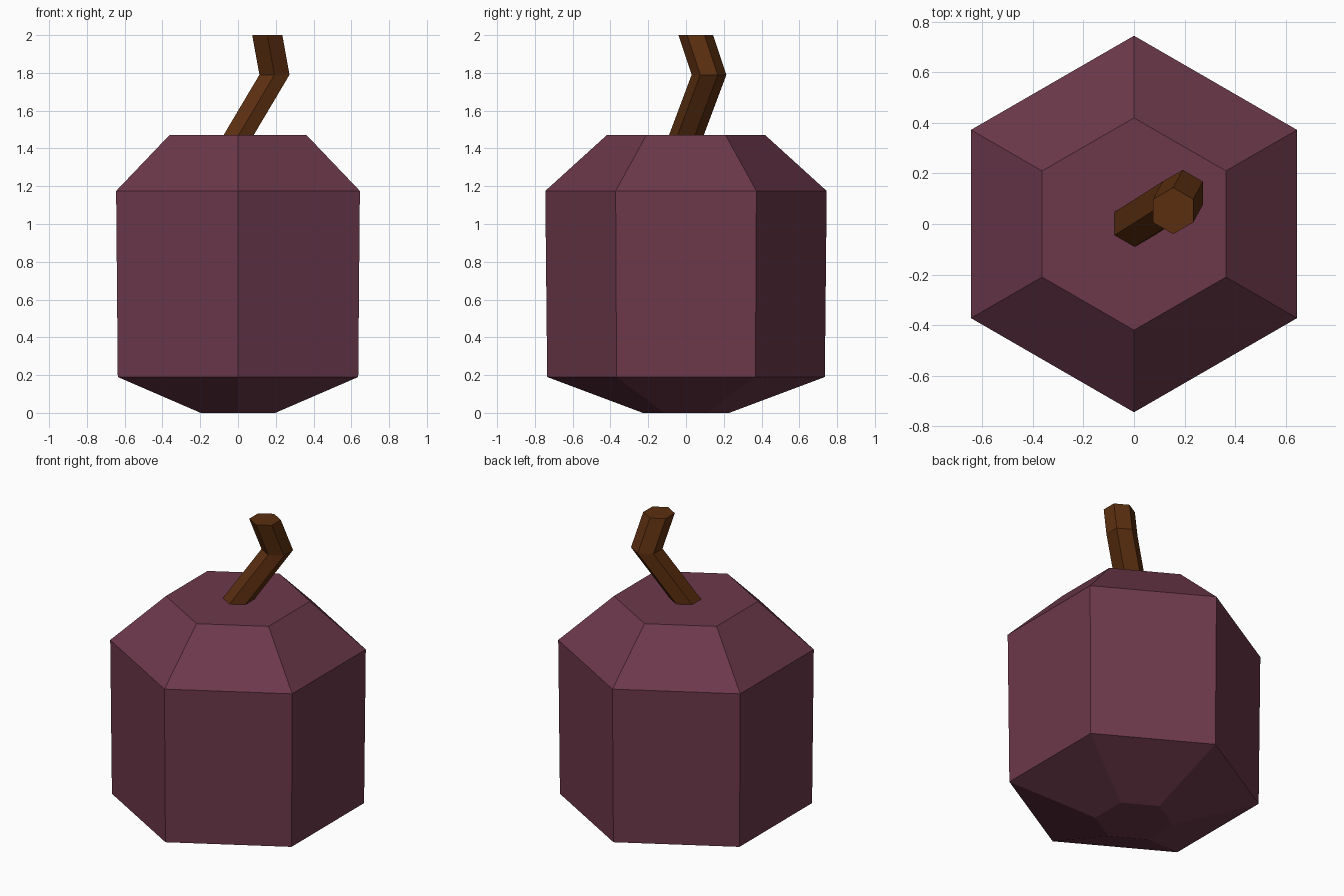
import bpy, bmesh, math

if "Cube" in bpy.data.objects:
    bpy.data.objects.remove(bpy.data.objects["Cube"])


def material(name, color):
    m = bpy.data.materials.new(name)
    m.diffuse_color = (*color, 1)
    m.use_nodes = True
    m.node_tree.nodes["Principled BSDF"].inputs["Base Color"].default_value = m.diffuse_color
    return m


def hex_loft(name, rings, mat):
    """Closed six-sided loft through (x, y, z, radius) rings, corners on +-y."""
    bm = bmesh.new()
    loops = []
    for x, y, z, r in rings:
        angles = [math.radians(30 + 60 * i) for i in range(6)]
        loops.append([bm.verts.new((x + r * math.cos(a), y + r * math.sin(a), z))
                      for a in angles])
    for low, high in zip(loops, loops[1:]):
        for i in range(6):
            j = (i + 1) % 6
            bm.faces.new((low[i], low[j], high[j], high[i]))
    bm.faces.new(loops[0][::-1])
    bm.faces.new(loops[-1])
    mesh = bpy.data.meshes.new(name)
    bm.to_mesh(mesh)
    bm.free()
    mesh.materials.append(mat)
    obj = bpy.data.objects.new(name, mesh)
    bpy.context.collection.objects.link(obj)
    return obj


plum = material("plum skin", (0.15, 0.04, 0.07))
brown = material("brown stem", (0.105, 0.028, 0.005))

# Faceted fruit body
hex_loft("fruit_body", [(0, 0, 0, 0.228), (0, 0, 0.19, 0.735),
                        (0, 0, 1.175, 0.745), (0, 0, 1.47, 0.42)], plum)

# Bent stem
hex_loft("stem", [(0, 0, 1.465, 0.092), (0.193, 0.122, 1.79, 0.092),
                  (0.155, 0.052, 2.0, 0.092)], brown)
